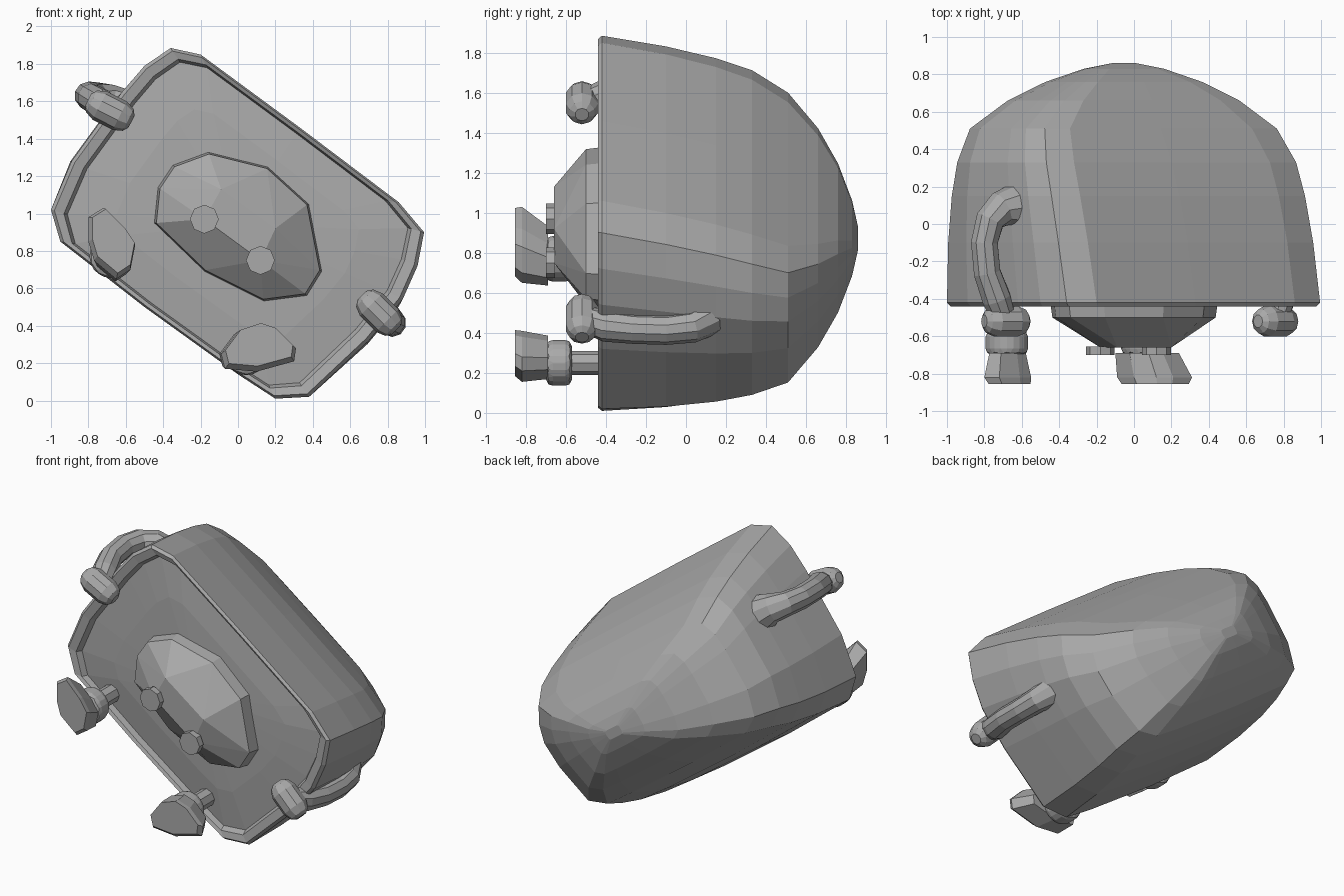
import bpy, bmesh
from math import radians
from mathutils import Matrix, Vector

if "Cube" in bpy.data.objects:
    bpy.data.objects.remove(bpy.data.objects["Cube"], do_unlink=True)

grey = bpy.data.materials.new("plain grey")
grey.use_nodes = True
grey.diffuse_color = (0.4, 0.4, 0.4, 1)
grey.node_tree.nodes["Principled BSDF"].inputs["Base Color"].default_value = (0.4, 0.4, 0.4, 1)

LONG = Vector((0.811, -0.585))    # long axis of the tilted body in x, z
SHORT = Vector((0.585, 0.811))    # short axis
MIDDLE = Vector((0, 0.945))


def finish(name, bm):
    bmesh.ops.recalc_face_normals(bm, faces=bm.faces)
    mesh = bpy.data.meshes.new(name)
    bm.to_mesh(mesh)
    bm.free()
    mesh.materials.append(grey)
    obj = bpy.data.objects.new(name, mesh)
    bpy.context.collection.objects.link(obj)
    return obj


def loft(name, rings):
    """Skin a list of rings with equal point counts and cap both ends."""
    bm = bmesh.new()
    loops = [[bm.verts.new(p) for p in ring] for ring in rings]
    n = len(loops[0])
    for a, b in zip(loops, loops[1:]):
        for i in range(n):
            j = (i + 1) % n
            bm.faces.new((a[i], a[j], b[j], b[i]))
    bm.faces.new(loops[0])
    bm.faces.new(loops[-1])
    return finish(name, bm)


def hull(name, points):
    bm = bmesh.new()
    for p in points:
        bm.verts.new(p)
    bmesh.ops.convex_hull(bm, input=bm.verts)
    bmesh.ops.dissolve_limit(bm, angle_limit=radians(2), verts=bm.verts, edges=bm.edges)
    return finish(name, bm)


def scaled(outline, y, s, centre, shift=(0, 0)):
    cx, cz = centre
    return [(cx + (x - cx) * s + shift[0], y, cz + (z - cz) * s + shift[1]) for x, z in outline]


def disc(name, x, z, y0, y1, r, sides, bevel=0):
    bm = bmesh.new()
    turn = Matrix.Translation((x, (y0 + y1) / 2, z)) @ Matrix.Rotation(radians(90), 4, 'X')
    bmesh.ops.create_cone(bm, cap_ends=True, segments=sides, radius1=r, radius2=r,
                          depth=y1 - y0, matrix=turn)
    obj = finish(name, bm)
    if bevel:
        mod = obj.modifiers.new("rounding", 'BEVEL')
        mod.width, mod.segments = bevel, 2


def tube(name, path, radii, sides=10):
    """Sweep a round section of changing radius along a path."""
    pts = [Vector(p) for p in path]
    rings = []
    for i, p in enumerate(pts):
        d = (pts[min(i + 1, len(pts) - 1)] - pts[max(i - 1, 0)]).normalized()
        side = d.cross(Vector((SHORT.x, 0, SHORT.y))).normalized()
        up = side.cross(d)
        rings.append([p + radii[i] * (Matrix.Rotation(radians(360 * k / sides), 3, d) @ up)
                      for k in range(sides)])
    loft(name, rings)


def section(outline, y, long_scale, short_scale, short_shift):
    """Scale the body outline along its own tilted axes."""
    ring = []
    for p in outline:
        r = Vector(p) - MIDDLE
        q = (MIDDLE + LONG * (r.dot(LONG) * long_scale)
             + SHORT * (r.dot(SHORT) * short_scale + short_shift))
        ring.append((q.x, y, q.y))
    return ring


# Tilted shell with rim and slightly recessed face
outline = [(-0.36, 1.885), (-0.2, 1.85), (0.33, 1.46), (0.86, 1.06), (0.995, 0.9),
           (0.96, 0.72), (0.88, 0.54), (0.7, 0.32), (0.38, 0.02), (0.2, 0.01),
           (0, 0.14), (-0.5, 0.5), (-0.95, 0.85), (-1, 1.02), (-0.89, 1.28),
           (-0.62, 1.65), (-0.5, 1.79)]
# depth, long scale, short scale, short shift
sections = [(-0.425, 0.3, 0.3, 0), (-0.415, 0.65, 0.65, 0), (-0.39, 0.9, 0.94, 0),
            (-0.43, 0.92, 0.955, 0), (-0.44, 0.98, 0.985, 0), (-0.42, 1, 1, 0),
            (-0.1, 1.005, 0.92, -0.025), (0.15, 1, 0.83, -0.045),
            (0.33, 0.985, 0.74, -0.06), (0.51, 0.915, 0.62, -0.09),
            (0.66, 0.69, 0.47, -0.09), (0.76, 0.46, 0.33, -0.09),
            (0.83, 0.24, 0.16, -0.09), (0.86, 0.07, 0.05, -0.09)]
loft("body_shell", [section(outline, *s) for s in sections])

# Snout with flat front and two nostril discs
muzzle = [(-0.16, 1.33), (0.16, 1.25), (0.38, 1.05), (0.45, 0.69), (0.37, 0.56),
          (0.14, 0.53), (-0.18, 0.69), (-0.45, 0.95), (-0.43, 1.14), (-0.35, 1.26)]
front = [(-0.09, 1.13), (0.2, 0.92), (0.12, 0.75), (-0.18, 0.97)]
hull("snout", scaled(muzzle, -0.4, 1, (0, 0.93)) + scaled(muzzle, -0.5, 0.97, (0, 0.93))
     + scaled(front, -0.66, 1, (0, 0.93)))
disc("right_nostril", -0.18, 0.97, -0.7, -0.655, 0.077, 8)
disc("left_nostril", 0.12, 0.75, -0.7, -0.655, 0.077, 8)

# Arms flaring into the shell, with capsule fists
arms = {
    "right": ([(-0.56, 0.09, 1.49), (-0.64, 0.09, 1.555), (-0.71, 0.08, 1.605),
               (-0.77, 0.02, 1.625), (-0.8, -0.1, 1.63), (-0.785, -0.26, 1.62),
               (-0.735, -0.4, 1.59), (-0.705, -0.48, 1.56)],
              Vector((-0.685, -0.52, 1.55)), 27),
    "left": ([(0.66, 0.1, 0.57), (0.72, 0.1, 0.51), (0.77, 0.09, 0.465),
              (0.81, 0.03, 0.43), (0.825, -0.1, 0.415), (0.82, -0.26, 0.42),
              (0.785, -0.4, 0.435), (0.765, -0.48, 0.46)],
             Vector((0.755, -0.52, 0.47)), 45),
}
for side, (path, hand, angle) in arms.items():
    tube(side + "_arm", path, [0.16, 0.125, 0.095, 0.08, 0.075, 0.075, 0.08, 0.07])
    across = Matrix.Rotation(radians(angle), 3, 'Y') @ Vector((1, 0, 0))
    tube(side + "_fist", [hand + across * t for t in (-0.13, -0.11, -0.06, 0.06, 0.11, 0.13)],
         [0.035, 0.065, 0.085, 0.085, 0.065, 0.035])

# Legs, ankles and feet
feet = {
    "right": ([(-0.8, 0.98), (-0.72, 1.03), (-0.61, 0.92), (-0.55, 0.83), (-0.575, 0.7),
               (-0.65, 0.65), (-0.77, 0.75), (-0.8, 0.85)], (-0.68, 0.77), 0.78, (0, -0.04)),
    "left": ([(-0.09, 0.25), (0, 0.37), (0.12, 0.41), (0.21, 0.38), (0.31, 0.28),
              (0.3, 0.21), (0.1, 0.155), (-0.07, 0.17)], (0.045, 0.25), 0.85, (-0.03, 0)),
}
for side, (sole, ankle, heel_scale, shift) in feet.items():
    hull(side + "_foot", scaled(sole, -0.855, 0.9, ankle, (0.01, 0.02))
         + scaled(sole, -0.82, 1, ankle) + scaled(sole, -0.69, heel_scale, ankle, shift))
    disc(side + "_ankle", *ankle, -0.7, -0.57, 0.12, 10, 0.035)
    disc(side + "_leg", *ankle, -0.6, -0.38, 0.06, 8)
